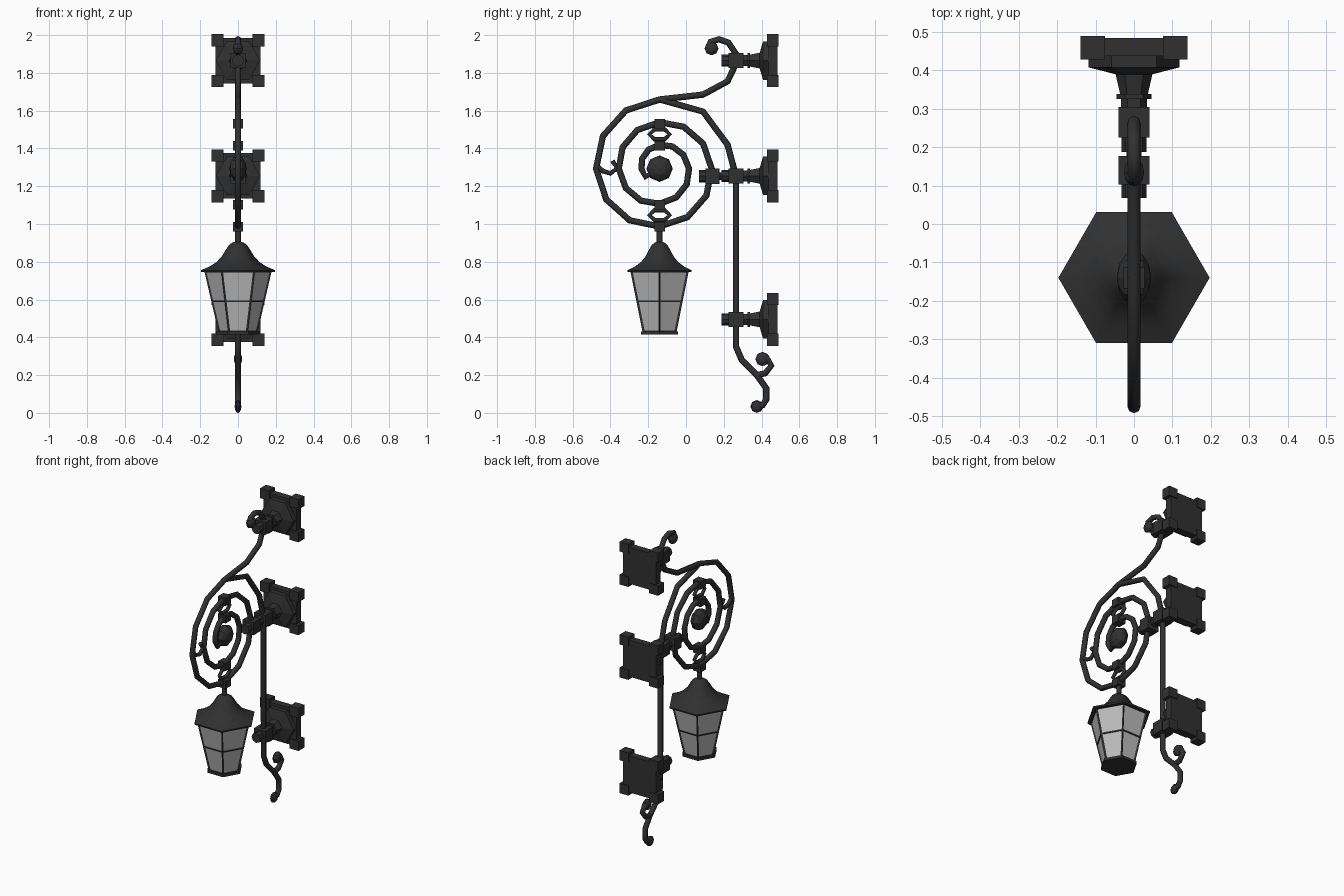
import bpy, bmesh, math
from mathutils import Matrix, Vector

if "Cube" in bpy.data.objects:
    bpy.data.objects.remove(bpy.data.objects["Cube"])


def material(name, v):
    m = bpy.data.materials.new(name)
    m.diffuse_color = (v, v, v, 1)
    m.use_nodes = True
    m.node_tree.nodes["Principled BSDF"].inputs["Base Color"].default_value = m.diffuse_color
    return m


IRON = material("iron", 0.03)
GLASS = material("glass", 0.5)
CY, CZ = -0.14, 1.293          # scroll centre
ROD_Y = 0.265                  # vertical rod position


def finish(name, bm, mats=(IRON,)):
    bmesh.ops.recalc_face_normals(bm, faces=bm.faces)
    me = bpy.data.meshes.new(name)
    bm.to_mesh(me)
    bm.free()
    for m in mats:
        me.materials.append(m)
    ob = bpy.data.objects.new(name, me)
    bpy.context.collection.objects.link(ob)
    return ob


def box(bm, c, s):
    bmesh.ops.create_cube(bm, size=1, matrix=Matrix.Translation(c) @ Matrix.Diagonal((*s, 1)))


def lathe(bm, profile, n, xf, cap=True):
    """Stack n-sided rings from (radius, height) pairs; xf places the points."""
    rings = [[bm.verts.new(xf @ Vector((r * math.cos(i * math.tau / n), r * math.sin(i * math.tau / n), h)))
              for i in range(n)] for r, h in profile]
    sides = [bm.faces.new((a[i], a[(i + 1) % n], b[(i + 1) % n], b[i]))
             for a, b in zip(rings, rings[1:]) for i in range(n)]
    if cap:
        bm.faces.new(rings[0])
        bm.faces.new(rings[-1])
    return sides


def rod(name, pts, r=0.017, cyclic=False):
    """Round bar following (y, z) points in the x = 0 plane."""
    cu = bpy.data.curves.new(name, 'CURVE')
    cu.dimensions = '3D'
    cu.bevel_depth = r
    cu.bevel_resolution = 2
    cu.use_fill_caps = True
    sp = cu.splines.new('POLY')
    sp.points.add(len(pts) - 1)
    for p, (y, z) in zip(sp.points, pts):
        p.co = (0, y, z, 1)
    sp.use_cyclic_u = cyclic
    cu.materials.append(IRON)
    ob = bpy.data.objects.new(name, cu)
    bpy.context.collection.objects.link(ob)
    bpy.ops.object.select_all(action='DESELECT')
    ob.select_set(True)
    bpy.context.view_layer.objects.active = ob
    bpy.ops.object.convert(target='MESH')
    return bpy.context.object


def knob(name, y, z, r, rx):
    bm = bmesh.new()
    xf = Matrix.Translation((0, y, z)) @ Matrix.Diagonal((rx, r, r, 1)) @ Matrix.Rotation(math.pi / 2, 4, 'Y')
    bmesh.ops.create_uvsphere(bm, u_segments=8, v_segments=6, radius=1, matrix=xf)
    finish(name, bm)


# Spiral scroll with the arm leading up to the top mount
arm = [(.13, 1.965), (.175, 1.978), (.225, 1.96), (.265, 1.90), (.265, 1.85), (.22, 1.755), (.09, 1.685)]
spiral = []
for k in range(29):
    a, r = math.radians(90 + 30 * k), 0.366 - 0.01 * k
    spiral.append((CY + r * math.cos(a), CZ + r * math.sin(a)))
rod("spiral_scroll", [(.12, 1.93)] + arm + spiral + [(CY, CZ)])

# Other bars
rod("main_rod", [(-.14, 1.66), (.09, 1.595), (.22, 1.42), (.265, 1.25), (.265, .35), (.295, .28),
                 (.375, .20), (.425, .13), (.425, .07), (.405, .04), (.375, .034)])
rod("lower_curl", [(.375, .2), (.42, .21), (.452, .25), (.43, .29), (.405, .285)])
rod("side_hook", [(-.475, 1.31), (-.44, 1.28), (-.40, 1.268), (-.365, 1.295), (-.39, 1.335)], 0.013)
rod("hanger", [(CY, .99), (CY, .88)], 0.015)

# Knobs on the curl ends and in the scroll centre
knob("scroll_knob", CY, CZ, 0.07, 0.045)
knob("top_knob", .135, 1.93, 0.037, 0.026)
knob("curl_knob", .405, .285, 0.038, 0.022)
knob("foot_knob", .375, .034, 0.034, 0.018)

# Clamps and oval links between the scroll turns
bm = bmesh.new()
for z in (1.53, 1.415, 1.103, .985):
    box(bm, (0, CY, z), (.055, .055, .05))
finish("scroll_clamps", bm)
for z in (1.475, 1.047):
    rod("oval_link", [(CY + .054 * math.cos(i * math.tau / 6), z + .03 * math.sin(i * math.tau / 6))
                      for i in range(6)], 0.012, True)

# Wall mounts
for name, z in (("top_mount", 1.865), ("middle_mount", 1.255), ("lower_mount", .495)):
    bm = bmesh.new()
    box(bm, (0, .461, z), (.24, .046, .24))
    for sx in (-1, 1):
        for sz in (-1, 1):
            box(bm, (sx * .108, .459, z + sz * .108), (.064, .062, .064))
    xf = Matrix.Translation((0, 0, z)) @ Matrix.Rotation(-math.pi / 2, 4, 'X')
    lathe(bm, [(.034, .30), (.034, .325), (.046, .325), (.046, .338), (.036, .338),
               (.048, .39), (.118, .408), (.118, .44)], 6, xf)
    box(bm, (0, ROD_Y, z), (.082, .08, .08))
    lathe(bm, [(.032, .187), (.032, .24)], 8, xf)
    finish(name, bm)

# Clamp tying the scroll to the middle mount
bm = bmesh.new()
xf = Matrix.Translation((0, 0, 1.253)) @ Matrix.Rotation(-math.pi / 2, 4, 'X')
box(bm, (0, .14, 1.253), (.08, .075, .082))
lathe(bm, [(.032, .068), (.032, .12)], 8, xf)
lathe(bm, [(.02, .17), (.02, .24)], 8, xf)
finish("side_clamp", bm)

# Lantern body: tapered hexagon with inset glass panes
bm = bmesh.new()
at = Matrix.Translation((0, CY, 0))
panes = lathe(bm, [(.103, .425), (.178, .75)], 6, at)
bmesh.ops.recalc_face_normals(bm, faces=bm.faces)
bmesh.ops.inset_individual(bm, faces=panes, thickness=.014, depth=-.006)
for f in panes:
    f.material_index = 1
finish("lantern_body", bm, (IRON, GLASS))

# Thin glazing bar around the panes, and the base plate
bm = bmesh.new()
lathe(bm, [(.1385, .586), (.1405, .594)], 6, at)
finish("glazing_bar", bm)
bm = bmesh.new()
lathe(bm, [(.113, .415), (.113, .431)], 6, at)
finish("lantern_base", bm)

# Bell-shaped roof
bm = bmesh.new()
lathe(bm, [(.195, .745), (.197, .755), (.15, .775), (.112, .80), (.085, .83), (.064, .865),
           (.048, .888), (.03, .902), (.01, .907)], 6, at)
roof = finish("lantern_roof", bm)
bpy.ops.object.select_all(action='DESELECT')
roof.select_set(True)
bpy.context.view_layer.objects.active = roof
bpy.ops.object.shade_smooth_by_angle(angle=math.radians(62))
